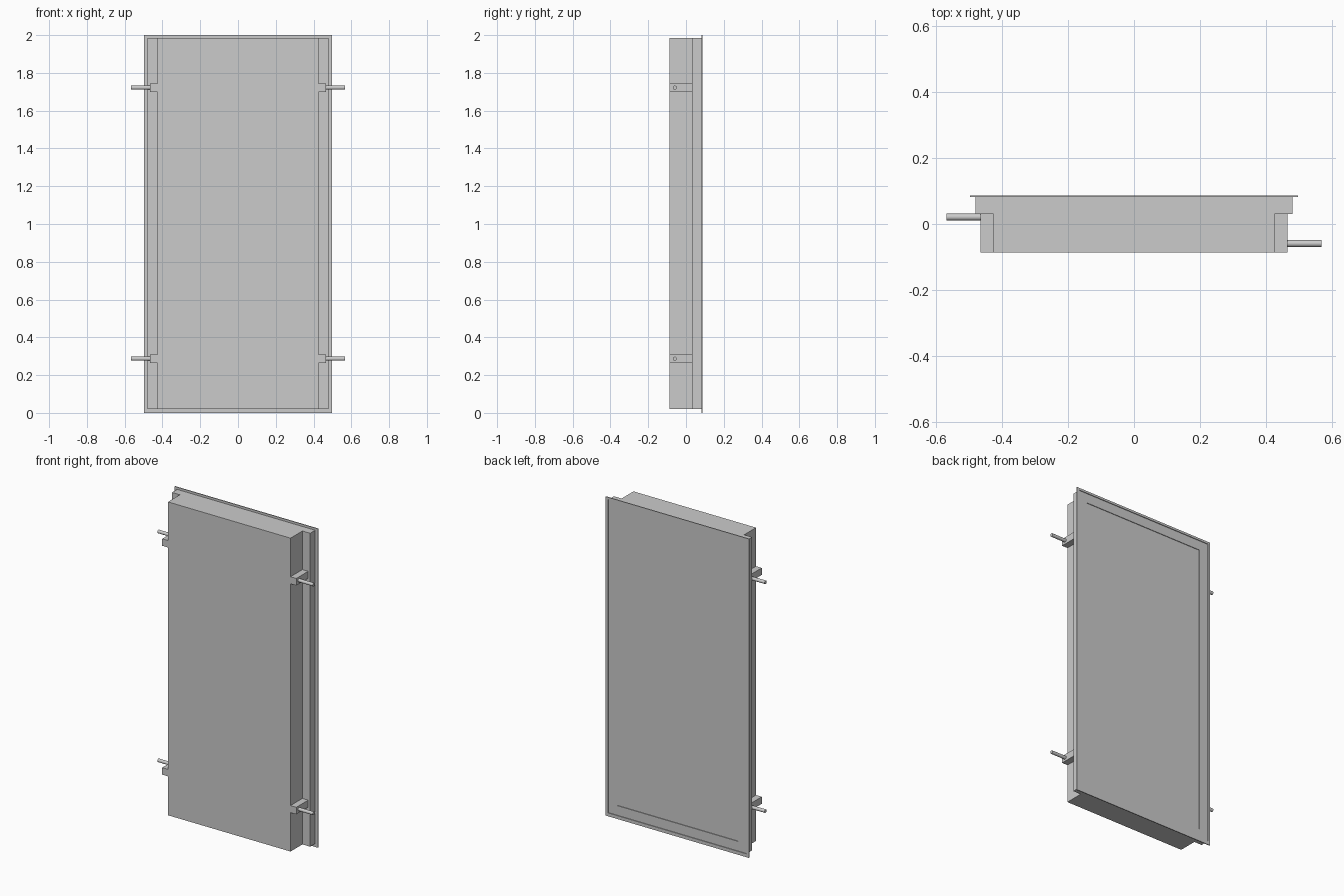
import bpy, bmesh, math
from mathutils import Vector

if "Cube" in bpy.data.objects:
    bpy.data.objects.remove(bpy.data.objects["Cube"])

grey = bpy.data.materials.new("plain_grey")
grey.diffuse_color = (0.6, 0.6, 0.6, 1)
grey.use_nodes = True
grey.node_tree.nodes["Principled BSDF"].inputs["Base Color"].default_value = grey.diffuse_color

FRONT, STEP, RIM, BACK = -0.0865, 0.031, 0.081, 0.0865
LOW, HIGH = 0.021, 1.986


def finish(bm, name):
    bmesh.ops.recalc_face_normals(bm, faces=bm.faces)
    me = bpy.data.meshes.new(name)
    bm.to_mesh(me)
    bm.free()
    me.materials.append(grey)
    ob = bpy.data.objects.new(name, me)
    bpy.context.collection.objects.link(ob)
    return ob


def box_bm(lo, hi):
    bm = bmesh.new()
    bmesh.ops.create_cube(bm, size=1)
    for v in bm.verts:
        v.co = Vector([lo[i] if v.co[i] < 0 else hi[i] for i in range(3)])
    bm.normal_update()
    return bm


# Thick core of the door
finish(box_bm((-0.425, FRONT, LOW), (0.425, STEP, HIGH)), "door_core")

# Wider back panel with a shallow sunken field
bm = box_bm((-0.479, STEP, LOW), (0.479, 0.082, HIGH))
face = max(bm.faces, key=lambda f: f.normal.y)
bmesh.ops.inset_region(bm, faces=[face], thickness=0.085)
face = bmesh.ops.extrude_discrete_faces(bm, faces=[face])["faces"][0]
bmesh.ops.translate(bm, verts=face.verts, vec=(0, -0.004, 0))
finish(bm, "back_panel")

# Thin rim around the back panel
bm = bmesh.new()
rings = []
for x, z0, z1, y in ((0.497, 0, 2, RIM), (0.497, 0, 2, BACK),
                     (0.479, LOW, HIGH, BACK), (0.479, LOW, HIGH, RIM)):
    rings.append([bm.verts.new((px, y, pz)) for px, pz in
                  ((-x, z0), (x, z0), (x, z1), (-x, z1))])
for i in range(4):
    a, b = rings[i], rings[(i + 1) % 4]
    for j in range(4):
        k = (j + 1) % 4
        bm.faces.new((a[j], a[k], b[k], b[j]))
finish(bm, "back_rim")

# Mounting blocks and pins, two on each side
for side, label, pin_y in ((-1, "left", 0.021), (1, "right", -0.059)):
    for z, level in ((0.287, "lower"), (1.722, "upper")):
        xs = sorted((side * 0.425, side * 0.465))
        finish(box_bm((xs[0], FRONT, z - 0.022), (xs[1], STEP, z + 0.022)),
               f"{label}_{level}_block")
        bpy.ops.mesh.primitive_cylinder_add(
            vertices=32, radius=0.0105, depth=0.102,
            location=(side * 0.516, pin_y, z), rotation=(0, math.pi / 2, 0))
        pin = bpy.context.object
        pin.name = f"{label}_{level}_pin"
        pin.data.materials.append(grey)
        bpy.ops.object.shade_smooth_by_angle(angle=math.radians(40))
